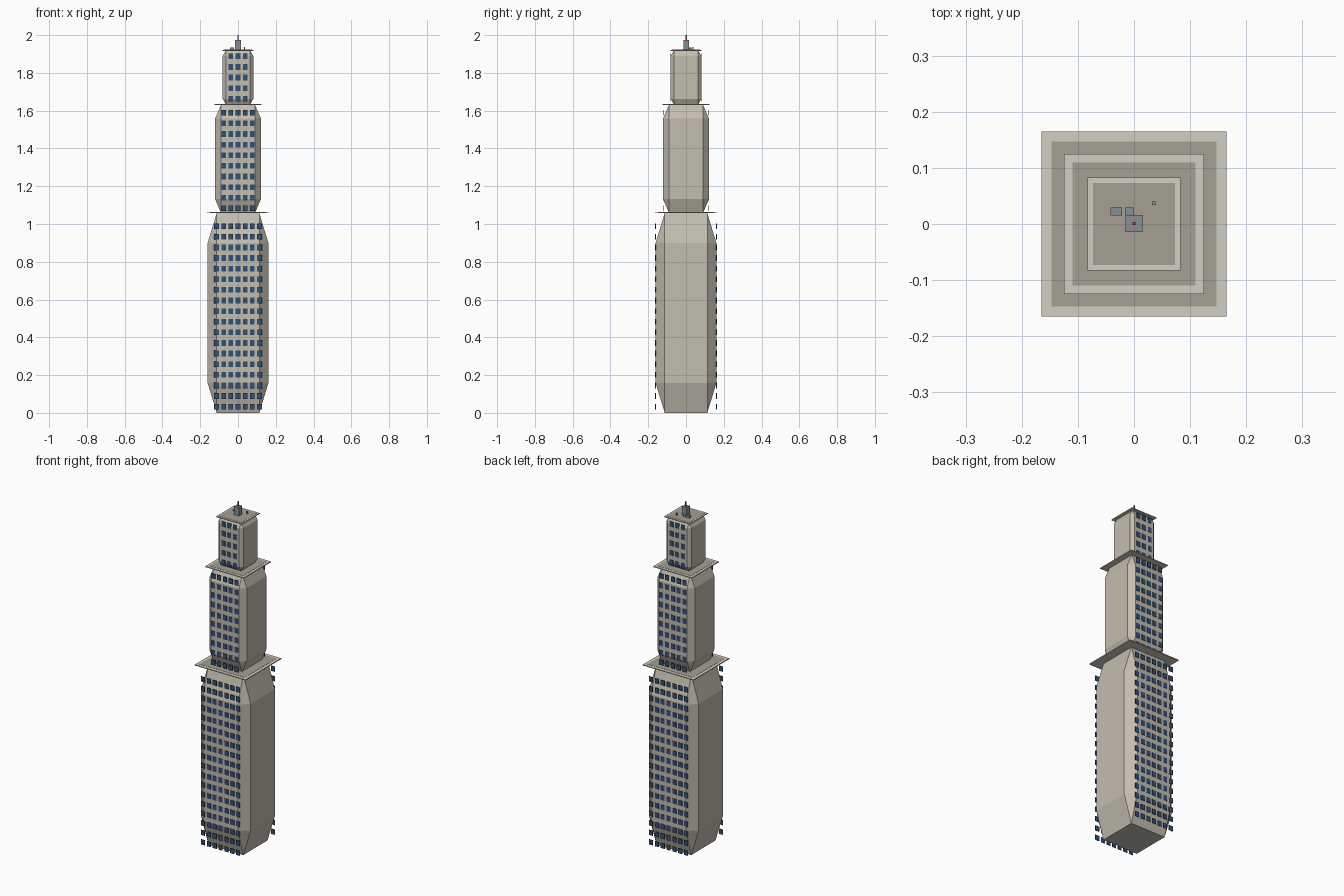
import bpy, bmesh
from mathutils import Matrix

if "Cube" in bpy.data.objects:
    bpy.data.objects.remove(bpy.data.objects["Cube"])


def material(name, r, g, b):
    m = bpy.data.materials.new(name)
    m.diffuse_color = (r, g, b, 1)
    m.use_nodes = True
    m.node_tree.nodes["Principled BSDF"].inputs["Base Color"].default_value = m.diffuse_color
    return m


STONE = material("stone", 0.55, 0.51, 0.43)
TRIM = material("trim", 0.65, 0.62, 0.55)
ROOF = material("roof", 0.38, 0.35, 0.29)
GLASS = material("glass", 0.03, 0.08, 0.18)
METAL = material("metal", 0.25, 0.28, 0.32)
RED = material("red", 0.6, 0.03, 0.03)


def add_box(bm, lo, hi):
    size = [b - a for a, b in zip(lo, hi)]
    mid = [(a + b) / 2 for a, b in zip(lo, hi)]
    bmesh.ops.create_cube(bm, size=1, matrix=Matrix.Translation(mid) @ Matrix.Diagonal((*size, 1)))


def finish(name, bm, mat):
    me = bpy.data.meshes.new(name)
    bm.to_mesh(me)
    bm.free()
    me.materials.append(mat)
    ob = bpy.data.objects.new(name, me)
    bpy.context.collection.objects.link(ob)
    return ob


def box(name, lo, hi, mat):
    bm = bmesh.new()
    add_box(bm, lo, hi)
    return finish(name, bm, mat)


def plate(name, half, z0, z1, mat):
    return box(name, (-half, -half, z0), (half, half, z1), mat)


def tower_block(name, half, z0, z1, chamfer):
    # unit cube chamfered first, then stretched, so the chamfers stretch too
    bm = bmesh.new()
    bmesh.ops.create_cube(bm, size=1)
    bmesh.ops.bevel(bm, geom=bm.edges[:], offset=chamfer, segments=1, affect='EDGES')
    bmesh.ops.scale(bm, vec=(2 * half, 2 * half, z1 - z0), verts=bm.verts)
    bmesh.ops.translate(bm, vec=(0, 0, (z0 + z1) / 2), verts=bm.verts)
    return finish(name, bm, STONE)


def windows(name, half, cols, rows, z_first):
    # window panes on the front and back only
    bm = bmesh.new()
    for side in (-1, 1):
        ys = sorted((side * (half - 0.001), side * (half + 0.002)))
        for c in range(cols):
            x = (c - (cols - 1) / 2) * 0.038
            for r in range(rows):
                z = z_first + r * 0.0562
                add_box(bm, (x - 0.0125, ys[0], z - 0.015), (x + 0.0125, ys[1], z + 0.015))
    return finish(name, bm, GLASS)


# name, body half width, bottom, top, chamfer, slab half, roof half, columns, rows, first row
TIERS = [
    ("lower", 0.161, 0.0, 1.058, 0.15, 0.165, 0.147, 7, 18, 0.033),
    ("middle", 0.121, 1.06, 1.63, 0.125, 0.125, 0.110, 5, 10, 1.083),
    ("upper", 0.081, 1.634, 1.918, 0.10, 0.083, 0.073, 3, 5, 1.663),
]
for name, half, z0, z1, ch, slab, roof, cols, rows, zf in TIERS:
    tower_block(name + "_tower", half, z0, z1, ch)
    windows(name + "_windows", half, cols, rows, zf)
    plate(name + "_ledge", slab, z1 - 0.001, z1 + 0.004, TRIM)
    plate(name + "_roof", roof, z1 + 0.001, z1 + 0.005, ROOF)

# rooftop equipment
Z = 1.921
box("mast_base", (-0.015, -0.014, Z), (0.015, 0.016, 1.973), METAL)
box("vent_box_left", (-0.042, 0.015, Z), (-0.021, 0.029, 1.935), METAL)
box("vent_box_middle", (-0.016, 0.016, Z), (0.0, 0.029, 1.932), METAL)
box("vent_pipe", (0.032, 0.034, Z), (0.038, 0.040, 1.938), METAL)
box("mast", (-0.003, -0.002, 1.972), (0.003, 0.004, 2.0), RED)
